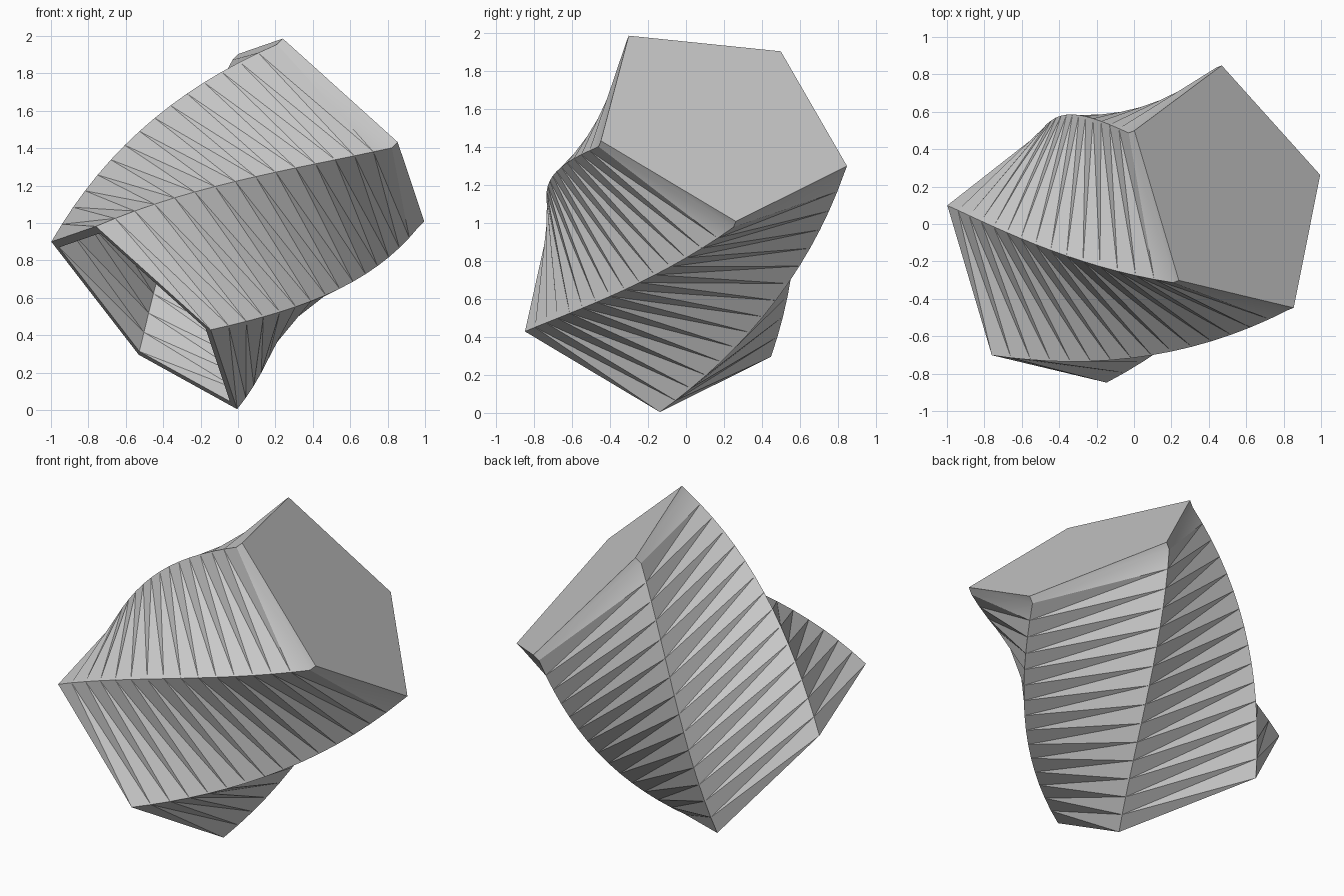
import bpy, bmesh, math
from mathutils import Vector, Matrix

cube = bpy.data.objects.get("Cube")
if cube:
    bpy.data.objects.remove(cube, do_unlink=True)

SIDES, STEPS = 5, 15
RADIUS, WALL = 0.714, 0.045
TWIST = math.radians(72)

# Tilted axis running from the open mouth to the closed base
mouth = Vector((-0.488, -0.228, 0.522))
span = Vector((1.0, 0.40, 1.004))
axis = span.normalized()
spoke = Vector((-0.512, 0.328, 0.378))
spoke = (spoke - axis * spoke.dot(axis)).normalized()
side = axis.cross(spoke)
length = span.length
body_length = length - WALL

bm = bmesh.new()


def ring(radius, distance, turn):
    """Pentagon of vertices around the axis."""
    verts = []
    for i in range(SIDES):
        a = turn + math.tau * i / SIDES
        offset = spoke * math.cos(a) + side * math.sin(a)
        verts.append(bm.verts.new(mouth + axis * distance + offset * radius))
    return verts


def bridge(low, high):
    """Join two rings with folded triangle pairs."""
    for i in range(SIDES):
        j = (i + 1) % SIDES
        bm.faces.new((low[i], low[j], high[i]))
        bm.faces.new((low[j], high[j], high[i]))


def twisted_wall(radius):
    rings = [ring(radius, body_length * k / STEPS, TWIST * k / STEPS)
             for k in range(STEPS + 1)]
    for low, high in zip(rings, rings[1:]):
        bridge(low, high)
    return rings


# Pleated outer and inner walls
outer = twisted_wall(RADIUS)
inner = twisted_wall(RADIUS * 0.92)

# Straight collar, base plate, inside floor and mouth rim
base = ring(RADIUS, length, TWIST)
bridge(outer[-1], base)
bm.faces.new(base)
bm.faces.new(inner[-1])
for i in range(SIDES):
    j = (i + 1) % SIDES
    bm.faces.new((outer[0][i], outer[0][j], inner[0][j], inner[0][i]))

bmesh.ops.recalc_face_normals(bm, faces=bm.faces)
mesh = bpy.data.meshes.new("twisted_vase")
bm.to_mesh(mesh)
bm.free()
vase = bpy.data.objects.new("twisted_vase", mesh)
bpy.context.collection.objects.link(vase)

# Plain grey finish
grey = bpy.data.materials.new("light_grey")
grey.use_nodes = True
colour = (0.6, 0.6, 0.6, 1)
grey.diffuse_color = colour
for node in grey.node_tree.nodes:
    if node.type == 'BSDF_PRINCIPLED':
        node.inputs["Base Color"].default_value = colour
mesh.materials.append(grey)

# Keep the pleats crisp and soften the collar
for obj in bpy.context.selected_objects:
    obj.select_set(False)
vase.select_set(True)
bpy.context.view_layer.objects.active = vase
bpy.ops.object.shade_smooth_by_angle(angle=math.radians(30))
